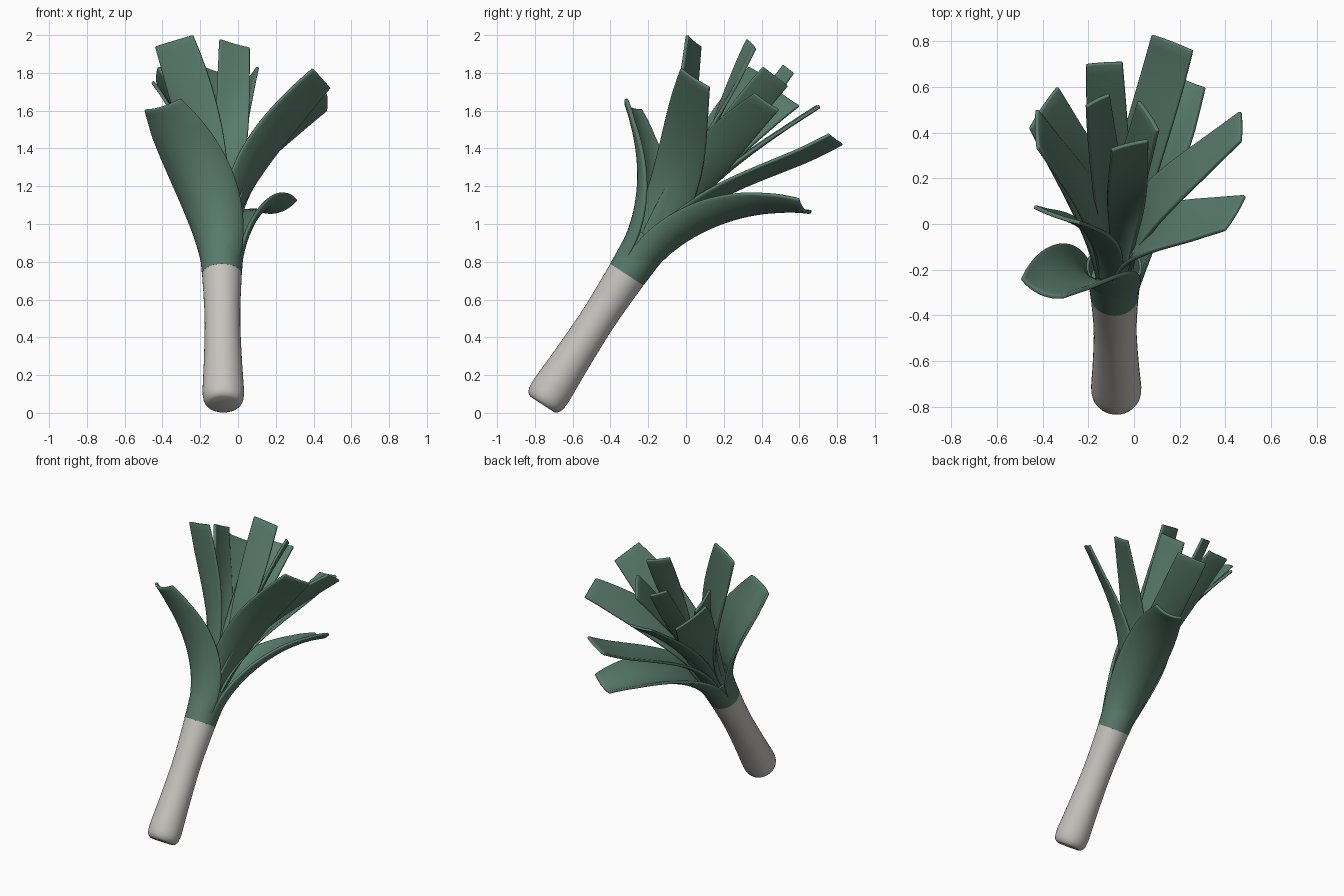
import bpy, bmesh, math
from mathutils import Vector as V

if "Cube" in bpy.data.objects:
    bpy.data.objects.remove(bpy.data.objects["Cube"])

def mat(name, c):
    m = bpy.data.materials.new(name)
    m.diffuse_color = (*c, 1)
    m.use_nodes = True
    m.node_tree.nodes["Principled BSDF"].inputs["Base Color"].default_value = m.diffuse_color
    return m

GREEN = mat("leaf_green", (0.098, 0.195, 0.15))
WHITE = mat("stalk_white", (0.56, 0.545, 0.51))

# Leaning axis of the leek
AX = V((0, 0.546, 0.838)).normalized()
U = V((1, 0, 0))
W = V((0, -AX.z, AX.y))
BASE = V((-0.077, -0.761, 0.045))

def axis(s):
    return BASE + AX * s + U * (-0.01 * s)

def finish(bm, name, m):
    bmesh.ops.recalc_face_normals(bm, faces=bm.faces)
    me = bpy.data.meshes.new(name)
    bm.to_mesh(me)
    bm.free()
    me.materials.append(m)
    ob = bpy.data.objects.new(name, me)
    bpy.context.collection.objects.link(ob)
    bpy.ops.object.select_all(action='DESELECT')
    ob.select_set(True)
    bpy.context.view_layer.objects.active = ob
    bpy.ops.object.shade_smooth_by_angle(angle=math.radians(40))
    return ob

# Round parts turned about the axis
def turned(name, profile, m, n=40):
    bm = bmesh.new()
    rings = []
    for s, r in profile:
        rings.append([bm.verts.new(axis(s) + r * (math.cos(k * math.tau / n) * U + math.sin(k * math.tau / n) * W))
                      for k in range(n)])
    for a, b in zip(rings, rings[1:]):
        for k in range(n):
            bm.faces.new((a[k], a[(k + 1) % n], b[(k + 1) % n], b[k]))
    bm.faces.new(rings[0])
    bm.faces.new(rings[-1])
    return finish(bm, name, m)

turned("stalk", [(0, .076), (.006, .088), (.016, .098), (.035, .106), (.06, .109), (.09, .11), (.15, .107),
                 (.25, .102), (.38, .097), (.5, .094), (.6, .095), (.7, .099), (.82, .105)], WHITE)
turned("sheath", [(.82, .1055), (.88, .1095), (.95, .115), (1.0, .119), (1.05, .122), (1.05, .11), (.96, .10)], GREEN)

# Leaf: curved strip on a Bezier path, cupped at the base and flatter at the tip
def leaf(name, path, out, w0, w1, half, cup, thick=0.018, nt=28, nw=12):
    p0, p1, p2, p3 = path
    bm = bmesh.new()
    rows = []
    for i in range(nt + 1):
        t = i / nt
        q = 1 - t
        c = p0 * q**3 + p1 * 3 * q * q * t + p2 * 3 * q * t * t + p3 * t**3
        tan = (p1 - p0) * q * q + (p2 - p1) * 2 * q * t + (p3 - p2) * t * t
        w = w0.lerp(w1, t * t * (3 - 2 * t)).normalized()
        n = tan.cross(w).normalized()
        if n.dot(out) < 0:
            n = -n
        # half width passes through the three given values
        l = half[0] * q * (1 - 2 * t) + half[1] * 4 * t * q + half[2] * t * (2 * t - 1)
        phi = math.radians(cup[0] + (cup[1] - cup[0]) * min(1, t * 1.2))
        r = l / phi
        row = []
        for k in range(nw + 1):
            a = phi * (2 * k / nw - 1)
            row.append(bm.verts.new(c + w * r * math.sin(a) - n * r * (1 - math.cos(a))))
        rows.append(row)
    for a, b in zip(rows, rows[1:]):
        for k in range(nw):
            bm.faces.new((a[k], a[k + 1], b[k + 1], b[k]))
    ob = finish(bm, name, GREEN)
    so = ob.modifiers.new("thickness", 'SOLIDIFY')
    so.thickness = thick
    so.offset = 0
    be = ob.modifiers.new("soft_edge", 'BEVEL')
    be.width = 0.005
    be.segments = 2
    be.limit_method = 'ANGLE'
    be.angle_limit = math.radians(50)

# Two outer leaves that wrap the sheath
def outer(name, side, p2, tip, ca, cb, reach, half, cup):
    n = (U * 0.45 - W * 0.89).normalized() * side
    p0 = axis(.88) + n * 0.0985
    w0 = AX.cross(n)
    w1 = (V(cb) - V(ca)).normalized()
    if w1.dot(w0) < 0:
        w1 = -w1
    leaf(name, (p0, p0 + AX * reach, V(p2), V(tip)), n, w0, w1, half, cup, 0.019, 36, 18)

outer("outer_leaf_front", -1, (-.255, -.205, 1.36), (-.405, -.305, 1.62),
      (-.3, -.33, 1.68), (-.49, -.25, 1.62), .28, (.154, .2, .112), (90, 35))
outer("outer_leaf_back", 1, (.09, .29, 1.13), (.235, .625, 1.075),
      (.33, .58, 1.13), (.16, .65, 1.06), .25, (.154, .175, .098), (90, 30))

# Inner leaves: two tip corners, half width at base and middle, outward curl
INNER = [
    ("tall_left", (-.44, .07, 1.94), (-.24, .0, 2.0), .08, .125, .09),
    ("tall_middle", (-.10, .33, 1.975), (.06, .37, 1.93), .06, .085, .0),
    ("middle_back_left", (-.21, .52, 1.84), (-.11, .57, 1.80), .05, .07, .0),
    ("middle_back_right", (.11, .41, 1.83), (.025, .54, 1.73), .06, .09, .06),
    ("left_wide", (-.46, .42, 1.75), (-.34, .60, 1.62), .08, .13, .15),
    ("left_narrow", (-.425, .33, 1.83), (-.43, .50, 1.74), .06, .095, .12),
    ("right_front", (.40, -.03, 1.82), (.49, .12, 1.72), .10, .145, .16),
    ("right_back", (.47, .36, 1.69), (.47, .49, 1.60), .07, .115, .18),
    ("back_low", (.08, .83, 1.42), (.26, .76, 1.47), .08, .10, .03),
    ("back_high", (-.21, .70, 1.62), (-.05, .71, 1.62), .07, .09, .08),
]
MID = V((-0.03, 0.40, 0.92)).normalized()
for name, ca, cb, h0, hm, bend in INNER:
    ca, cb = V(ca), V(cb)
    tip = (ca + cb) / 2
    d = tip - axis(1.0)
    out = (d - MID * d.dot(MID)).normalized()
    side = (out - AX * out.dot(AX)).normalized()
    p0 = axis(0.98) + side * 0.06
    chord = tip - p0
    p1 = p0 + AX * chord.length * 0.34
    p2 = p0 + chord * 0.66 - out * bend
    w0 = AX.cross(side)
    w1 = (cb - ca).normalized()
    if w1.dot(w0) < 0:
        w1 = -w1
    leaf("leaf_" + name, (p0, p1, p2, tip), out, w0, w1, (h0, hm, (cb - ca).length / 2), (50, 7))
